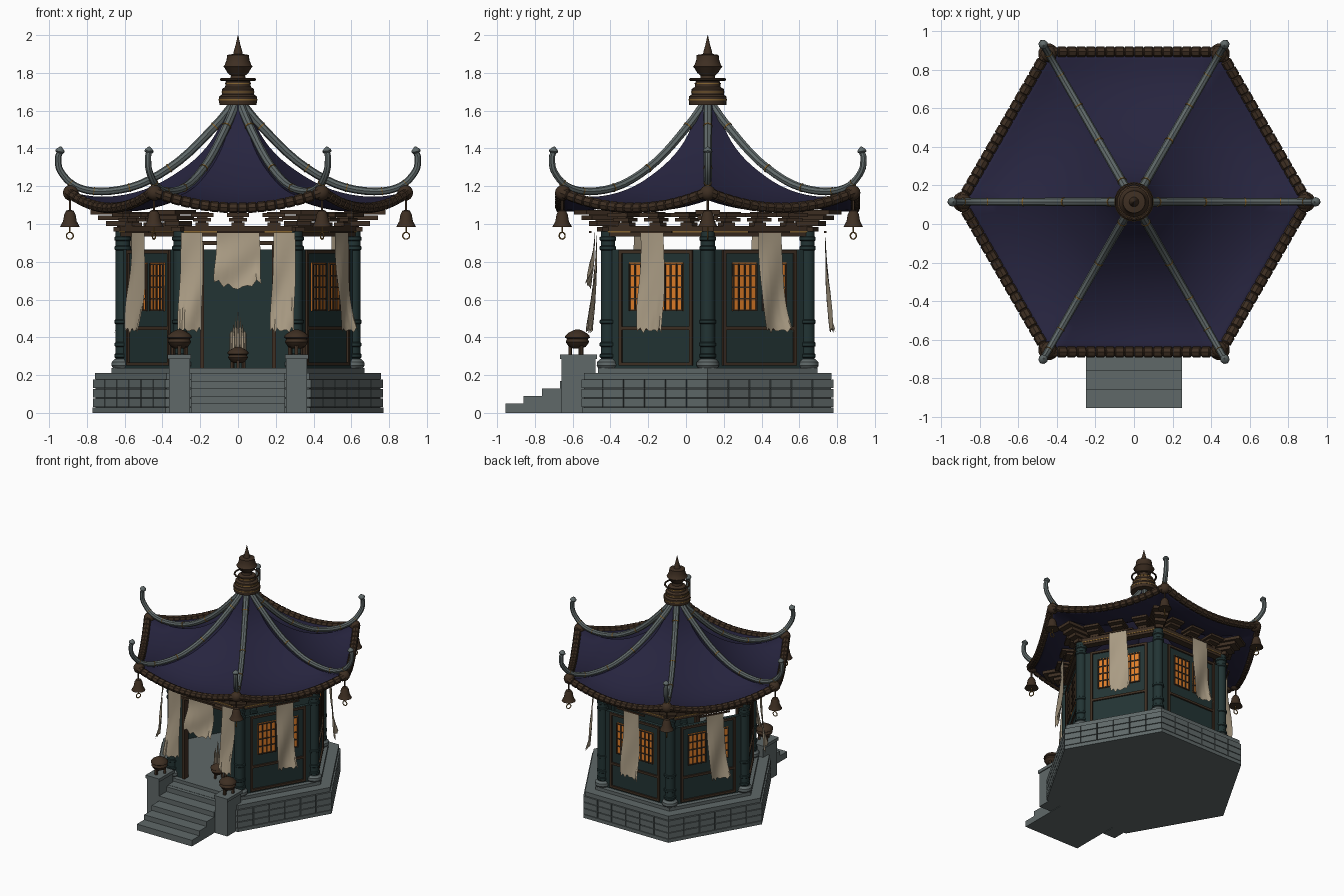
import bpy, bmesh, math
from mathutils import Matrix, Vector

cube = bpy.data.objects.get("Cube")
if cube:
    bpy.data.objects.remove(cube)

CY = 0.115          # centre of the hexagonal plan
APO = 0.528         # distance from centre to wall faces
HEX = math.cos(math.pi / 6)


def material(name, *rgb):
    m = bpy.data.materials.new(name)
    m.use_nodes = True
    m.diffuse_color = (*rgb, 1)
    m.node_tree.nodes["Principled BSDF"].inputs["Base Color"].default_value = (*rgb, 1)
    return m


STONE = material("grey stone", .115, .14, .14)
JOINT = material("dark stone", .045, .055, .055)
NAVY = material("navy roof", .02, .018, .05)
TEAL = material("teal wood", .016, .034, .034)
BROWN = material("dark bronze", .048, .028, .016)
BRASS = material("brass", .24, .13, .03)
CREAM = material("old cloth", .4, .33, .23)
AMBER = material("lit paper", .75, .21, .022)


def turn(k):
    """Frame of side (or corner) k: local -y faces outward for sides, +x for corners."""
    return Matrix.Translation((0, CY, 0)) @ Matrix.Rotation(k * math.pi / 3, 4, 'Z')


SIDES = [turn(k) for k in range(6)]
WORLD = Matrix.Identity(4)


def at(x, y, z=0):
    return Matrix.Translation((x, y, z))


def box(bm, m, x, y, z):
    """Box given by (low, high) ranges on each axis."""
    mid = [(a + b) / 2 for a, b in (x, y, z)]
    size = [b - a for a, b in (x, y, z)]
    bmesh.ops.create_cube(bm, size=1, matrix=m @ at(*mid) @ Matrix.Diagonal((*size, 1)))


def skin(bm, rings, closed=True):
    for a, b in zip(rings, rings[1:]):
        for i in range(len(a) if closed else len(a) - 1):
            j = (i + 1) % len(a)
            bm.faces.new((a[i], a[j], b[j], b[i]))


def lathe(bm, m, profile, n=16):
    rings = []
    for r, z in profile:
        rings.append([bm.verts.new(m @ Vector((r * math.cos(a), r * math.sin(a), z)))
                      for a in (i * math.tau / n for i in range(n))])
    skin(bm, rings)
    bm.faces.new(rings[0][::-1])
    bm.faces.new(rings[-1])


def tube(bm, m, pts, radii, n=8):
    """Sweep a circle along a path lying square to the local y axis."""
    side, rings = Vector((0, 1, 0)), []
    for i, p in enumerate(pts):
        t = (pts[min(i + 1, len(pts) - 1)] - pts[max(i - 1, 0)]).normalized()
        up = t.cross(side)
        rings.append([bm.verts.new(m @ (p + radii[i] * (math.cos(a) * side + math.sin(a) * up)))
                      for a in (j * math.tau / n for j in range(n))])
    skin(bm, rings)
    bm.faces.new(rings[0][::-1])
    bm.faces.new(rings[-1])


def smooth_path(pts, steps):
    """Catmull-Rom curve through (r, z) points."""
    p = [Vector((x, 0, z)) for x, z in pts]
    p = [2 * p[0] - p[1]] + p + [2 * p[-1] - p[-2]]
    out = []
    for a, b, c, d in zip(p, p[1:], p[2:], p[3:]):
        for i in range(steps):
            t = i / steps
            out.append(.5 * (2 * b + (c - a) * t + (2 * a - 5 * b + 4 * c - d) * t * t
                             + (3 * b - a - 3 * c + d) * t ** 3))
    return out + [p[-2]]


def part(name, mat, build, smooth=False, fix=True):
    bm = bmesh.new()
    build(bm)
    bmesh.ops.remove_doubles(bm, verts=bm.verts, dist=1e-5)
    if fix:
        bmesh.ops.recalc_face_normals(bm, faces=bm.faces)
    me = bpy.data.meshes.new(name)
    bm.to_mesh(me)
    bm.free()
    me.materials.append(mat)
    ob = bpy.data.objects.new(name, me)
    bpy.context.collection.objects.link(ob)
    if smooth:
        bpy.ops.object.select_all(action='DESELECT')
        ob.select_set(True)
        bpy.context.view_layer.objects.active = ob
        bpy.ops.object.shade_smooth_by_angle(angle=math.radians(35))
    return ob


def each(frames, fn):
    return lambda bm: [fn(bm, m) for m in frames]


# --- Stone platform, stairs and pillars
C = SIDES[0]
part("platform_core", JOINT, lambda bm: lathe(bm, C, [(.755, .005), (.755, .18)], 6))
part("platform_plinth", STONE, lambda bm: lathe(bm, C, [(.77, 0), (.77, .028)], 6))
part("platform_slab", STONE, lambda bm: lathe(bm, C, [(.757, .18), (.757, .212)], 6))
part("floor_slab", STONE, lambda bm: lathe(bm, C, [(.67, .212), (.67, .238)], 6))


def bricks(bm, m):
    w = .77 / 6
    for row in range(3):
        for i in range(6):
            x, z = -.385 + i * w, .032 + row * .05
            box(bm, m, (x + .003, x + w - .003), (-.667, -.64), (z, z + .045))


def stairs(bm):
    for i in range(5):
        box(bm, WORLD, (-.25, .25), (-.955 + i * .096, -.45), (0, .05 + i * .04))


def pillars(bm):
    for s in (-.31, .31):
        box(bm, WORLD, (s - .055, s + .055), (-.66, -.48), (0, .29))
        box(bm, WORLD, (s - .062, s + .062), (-.668, -.472), (.285, .31))


part("platform_bricks", STONE, each(SIDES, bricks))
part("stairs", STONE, stairs)
part("stair_pillars", STONE, pillars)

# --- Columns
COLS = [m @ at(.61, 0) for m in SIDES]
part("column_bases", STONE, each(COLS, lambda bm, m: lathe(
    bm, m, [(.05, .235), (.06, .25), (.058, .27), (.042, .285)])), True)
part("columns", TEAL, each(COLS, lambda bm, m: lathe(bm, m, [(.038, .28), (.038, .96)])), True)
part("column_rings", TEAL, each(COLS, lambda bm, m: [lathe(
    bm, m, [(.038, z), (.044, z + .005), (.044, z + .02), (.038, z + .025)])
    for z in (.29, .35, .47, .86, .91)]), True)

# --- Walls, with the front side left open as a doorway
WALLS = SIDES[1:]
FACE = -APO - .015


def wall_frame(bm, m):
    for z in (.25, .44, .845):
        box(bm, m, (-.225, .225), (FACE - .012, FACE), (z, z + .018))
    for x in (-.225, .207):
        box(bm, m, (x, x + .018), (FACE - .012, FACE), (.25, .86))


def lattice(bm, m):
    for a in (-.165, .017):
        for i in range(5):
            x, z = a + i * .035, .54 + i * .0605
            box(bm, m, (x, x + .008), (FACE - .011, FACE), (.54, .79))
            box(bm, m, (a, a + .148), (FACE - .010, FACE), (z, z + .008))


def front_panels(bm):
    for a, b in ((-.29, -.19), (.19, .29)):
        box(bm, C, (a, b), (-APO - .015, -APO + .015), (.238, .9))


def door_frame(bm):
    for x in (-.2, .18):
        box(bm, C, (x, x + .02), (-APO - .025, -APO + .025), (.238, .9))
    box(bm, C, (-.29, .29), (-APO - .022, -APO + .022), (.89, .91))


part("wall_panels", TEAL, each(WALLS, lambda bm, m: box(
    bm, m, (-.275, .275), (FACE, -APO + .015), (.238, .865))))
part("wall_frames", BROWN, each(WALLS, wall_frame))
part("window_paper", AMBER, each(WALLS, lambda bm, m: [box(
    bm, m, (a, a + .148), (FACE - .004, FACE), (.54, .795)) for a in (-.165, .017)]))
part("window_lattice", BROWN, each(WALLS, lattice))
part("front_panels", TEAL, front_panels)
part("door_frame", BROWN, door_frame)


# --- Lintels and stepped brackets
def brackets(bm, m):
    for x in (-.19, 0, .19):
        for i in range(3):
            w, y, z = .035 + .012 * i, APO + .03 + .035 * i, .99 + .024 * i
            box(bm, m, (x - w, x + w), (-y, -APO + .03), (z, z + .019))
            box(bm, m, (x - w * .6, x + w * .6), (-y + .01, -APO + .02), (z + .015, z + .026))


part("lintels", BROWN, each(SIDES, lambda bm, m: box(
    bm, m, (-.32, .32), (-APO - .028, -APO + .028), (.935, .99))))
part("lintel_trim", BRASS, each(SIDES, lambda bm, m: box(
    bm, m, (-.32, .32), (-APO - .032, -APO), (.955, .962))))
part("brackets", BROWN, each(SIDES, brackets))
part("corner_brackets", BROWN, each(SIDES, lambda bm, m: [box(
    bm, m, (.56, .66 + i * .04), (-.03 - .012 * i, .03 + .012 * i), (.96 + i * .03, .985 + i * .03))
    for i in range(4)]))

# --- Roof: concave shell that sags between the corners
SLOPE = smooth_path([(.05, 1.63), (.12, 1.475), (.2, 1.37), (.31, 1.28),
                     (.45, 1.2), (.6, 1.155), (.75, 1.145), (.9, 1.17)], 3)


def sag(s, r):
    return .085 * (1 - s * s) * (r / .9) ** 2


def roof(bm, m):
    ts = [i / 6 for i in range(-6, 7)]
    skin(bm, [[bm.verts.new(m @ Vector((s * p.x / 2, -p.x * HEX, p.z - sag(s, p.x))))
               for s in ts] for p in SLOPE], False)


def eave(bm, m):
    n, pts, radii = 18, [], []
    for i in range(n):
        for t, r in ((.03, .022), (.12, .028), (.88, .028), (.97, .022)):
            s = (i + t) / n * 2 - 1
            pts.append(Vector((s * .45, -.9 * HEX, 1.17 - sag(s, .9))))
            radii.append(r)
    tube(bm, m, pts, radii)


shell = part("roof", NAVY, each(SIDES, roof), True)
solid = shell.modifiers.new("thickness", 'SOLIDIFY')
solid.thickness = .018
solid.offset = -1
part("eave_tiles", BROWN, each(SIDES, eave), True)
part("corner_caps", BROWN, each(SIDES, lambda bm, m: bmesh.ops.create_uvsphere(
    bm, u_segments=12, v_segments=8, radius=.042, matrix=m @ at(.885, 0, 1.165))), True)

# --- Upswept ridges with brass bands
RIDGE = smooth_path([(.03, 1.625), (.12, 1.52), (.31, 1.335), (.52, 1.21), (.72, 1.172),
                     (.86, 1.2), (.94, 1.28), (.952, 1.35), (.945, 1.375), (.938, 1.41)], 4)
RADII = [.024 - .008 * i / (len(RIDGE) - 5) for i in range(len(RIDGE) - 4)] + [.025, .023, .014, .003]
part("ridges", STONE, each(SIDES, lambda bm, m: tube(bm, m, RIDGE, RADII)), True)
part("ridge_bands", BRASS, each(SIDES, lambda bm, m: [tube(
    bm, m, [RIDGE[i].lerp(RIDGE[i + 1], t) for t in (0, .12)], [RADII[i] + .003] * 2)
    for i in (4, 9, 13, 17, 21)]), True)

# --- Corner bells
BELLS = [m @ at(.89, 0) for m in SIDES]


def ring(bm, m, radius, thick):
    n = 14
    tube(bm, m, [Vector((radius * math.sin(i * math.tau / n), 0, radius * math.cos(i * math.tau / n)))
                 for i in range(n + 1)], [thick] * (n + 1), 6)


part("bells", BROWN, each(BELLS, lambda bm, m: lathe(
    bm, m, [(.006, 1.15), (.006, 1.075), (.02, 1.07), (.03, 1.05), (.036, 1.015), (.052, .985), (.045, .985)])), True)
part("bell_clappers", BRASS, each(BELLS, lambda bm, m: [
    lathe(bm, m, [(.004, .99), (.004, .955)], 6), ring(bm, m @ at(0, 0, .938), .018, .004)]), True)

# --- Finial
part("finial", BROWN, lambda bm: lathe(bm, C, [
    (.098, 1.63), (.1, 1.645), (.1, 1.675), (.085, 1.685), (.085, 1.715), (.068, 1.725), (.065, 1.755),
    (.04, 1.765), (.038, 1.785), (.055, 1.8), (.07, 1.825), (.078, 1.833), (.07, 1.842), (.06, 1.87),
    (.058, 1.895), (.025, 1.9), (.022, 1.915), (.012, 1.95), (.001, 2)], 24), True)
part("finial_hoop", BROWN, lambda bm: ring(
    bm, C @ at(0, 0, 1.765) @ Matrix.Rotation(math.pi / 2, 4, 'X'), .092, .007), True)
part("finial_bands", BRASS, lambda bm: [lathe(bm, C, [(r, z), (r, z + .006)], 24)
                                        for r, z in ((.102, 1.655), (.088, 1.695), (.07, 1.74))], True)


# --- Torn hanging cloths
def cloth(bm, m, x, w, low, gap, drift, point):
    cols, rows, top, grid = 10, 16, .955, []
    for j in range(rows + 1):
        v, line = j / rows, []
        for i in range(cols + 1):
            u = i / cols * 2 - 1
            tear = .012 * (i % 2) - point * (1 - abs(u)) + .01 * math.sin(i * 2.3)
            wave = .018 * v * math.sin(5 * v + 2 * u + x * 9) + .04 * v * v
            line.append(bm.verts.new(m @ Vector((
                x + u * w * (1 + .12 * v) / 2 + drift * v * v + .006 * math.sin(6 * v) * v,
                -APO - gap - wave, top + (low + tear - top) * v))))
        grid.append(line)
    skin(bm, grid, False)


def cloths(bm):
    for k, m in enumerate(WALLS):
        cloth(bm, m, .02, .14, .43, .095, .04 if k % 2 else .01, 0)
    for x in (-.245, .245):
        cloth(bm, C, x, .115, .43, .06, -.01, 0)
    cloth(bm, C, 0, .225, .69, .07, 0, .04)


part("cloths", CREAM, cloths, True, False)
part("cloth_rods", BROWN, each(SIDES, lambda bm, m: box(
    bm, m, (-.11, .14), (-APO - .1, -APO - .088), (.952, .964))))

# --- Incense burners on the pillars and inside the doorway
BOWL = [(.02, .03), (.045, .04), (.062, .065), (.055, .082), (.066, .088), (.064, .098),
        (.05, .112), (.025, .126), (.008, .132)]
SPOTS = [at(-.31, -.575, .31), at(.31, -.575, .31), at(0, -.26, .238) @ Matrix.Scale(.85, 4)]


def burner(bm, m):
    lathe(bm, m, BOWL)
    for a in range(3):
        f = m @ Matrix.Rotation(a * math.tau / 3 + .5, 4, 'Z')
        box(bm, f, (.03, .048), (-.009, .009), (0, .06))


part("incense_burners", BROWN, each(SPOTS, burner), True)
part("incense_sticks", CREAM, lambda bm: [lathe(
    bm, at(.012 * i, -.26 + .012 * (i % 2)), [(.01, .33), (.008, .42), (.001, .54 - .035 * abs(i))], 6)
    for i in range(-3, 4)])
